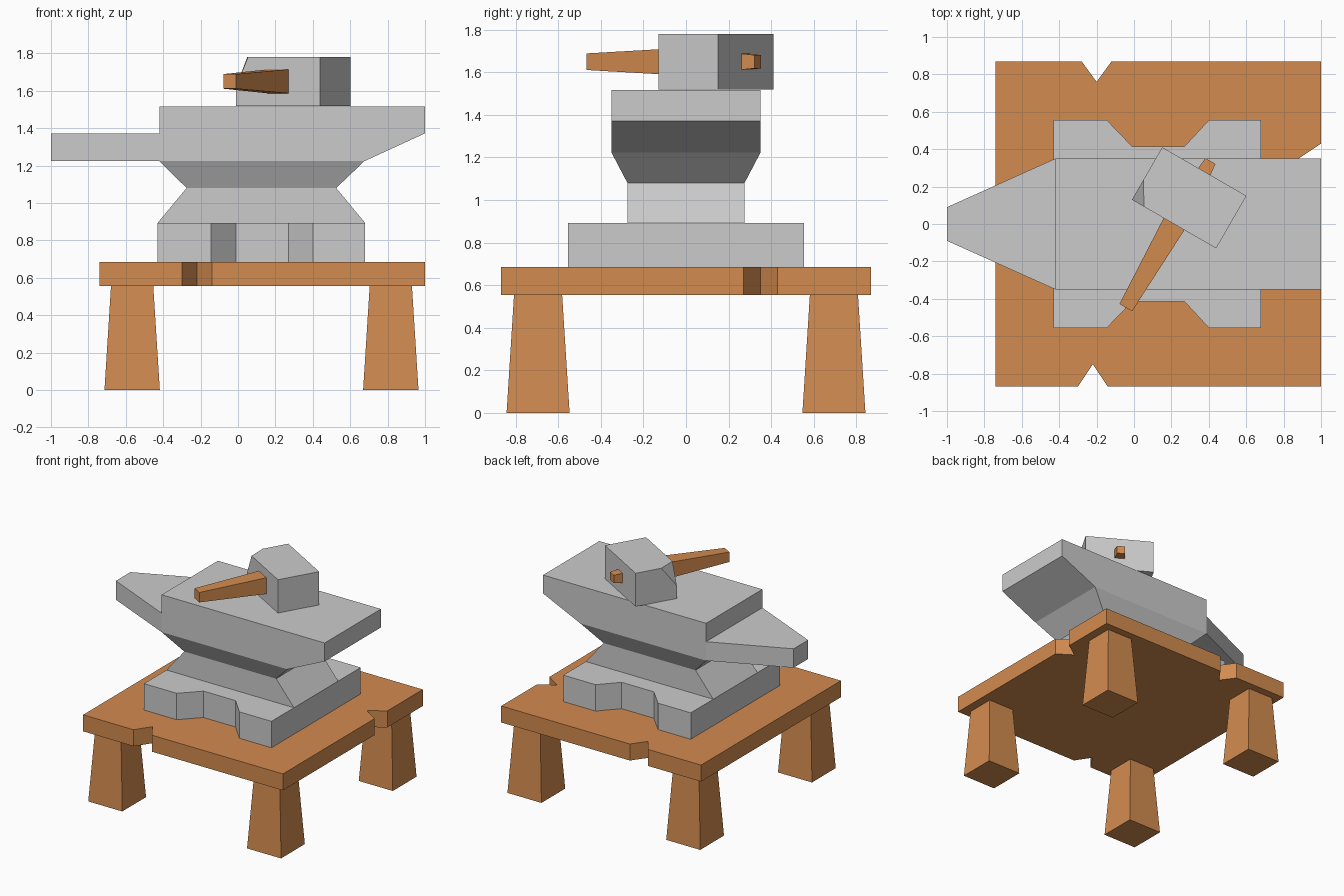
import bpy, bmesh
from mathutils import Matrix, Vector
from math import radians

if "Cube" in bpy.data.objects:
    bpy.data.objects.remove(bpy.data.objects["Cube"])

wood = bpy.data.materials.new("wood")
wood.diffuse_color = (0.65, 0.26, 0.08, 1)
wood.use_nodes = True
wood.node_tree.nodes["Principled BSDF"].inputs["Base Color"].default_value = wood.diffuse_color


def finish(name, bm, mat=None):
    bmesh.ops.recalc_face_normals(bm, faces=bm.faces[:])
    me = bpy.data.meshes.new(name)
    bm.to_mesh(me)
    bm.free()
    ob = bpy.data.objects.new(name, me)
    bpy.context.collection.objects.link(ob)
    if mat:
        me.materials.append(mat)
    return ob


def loft(name, rings, mat=None):
    """Closed solid through rings of equal point count."""
    bm = bmesh.new()
    loops = [[bm.verts.new(p) for p in r] for r in rings]
    for a, b in zip(loops, loops[1:]):
        for i in range(len(a)):
            j = (i + 1) % len(a)
            bm.faces.new((a[i], a[j], b[j], b[i]))
    bm.faces.new(loops[0])
    bm.faces.new(loops[-1])
    return finish(name, bm, mat)


def prism(name, outline, z0, z1, mat=None):
    return loft(name, [[(x, y, z) for x, y in outline] for z in (z0, z1)], mat)


def rect(x0, x1, y, z):
    return [(x0, -y, z), (x1, -y, z), (x1, y, z), (x0, y, z)]


# Table top with three chipped notches
prism("table_top", [
    (-0.74, -0.87), (-0.30, -0.87), (-0.22, -0.75), (-0.14, -0.87), (1, -0.87),
    (1, 0.27), (0.88, 0.35), (1, 0.43), (1, 0.87),
    (-0.12, 0.87), (-0.20, 0.76), (-0.28, 0.87), (-0.74, 0.87)], 0.555, 0.685, wood)

# Four tapered legs
for sx, cx in (("left", -0.566), ("right", 0.817)):
    for sy, cy in (("front", -0.695), ("back", 0.695)):
        loft(f"{sy}_{sx}_leg",
             [[(cx + x, cy + y, z) for x, y, z in rect(-h, h, h, z)]
              for h, z in ((0.148, 0), (0.113, 0.555))], wood)

# Anvil foot: outline with scooped front and back
half = [(-0.43, -0.555), (-0.145, -0.555), (-0.01, -0.415),
        (0.27, -0.415), (0.40, -0.555), (0.68, -0.555)]
prism("anvil_foot", half + [(x, -y) for x, y in reversed(half)], 0.685, 0.893)

# Anvil waist: pinched in, then flaring to the face block
loft("anvil_waist", [rect(-0.43, 0.68, 0.275, 0.893),
                     rect(-0.275, 0.525, 0.275, 1.08),
                     rect(-0.42, 0.675, 0.35, 1.223)])

# Anvil face block: side profile extruded across
side = [(-0.42, 1.223), (0.675, 1.223), (1, 1.372), (1, 1.517), (-0.42, 1.517)]
loft("anvil_face_block", [[(x, y, z) for x, z in side] for y in (-0.35, 0.35)])

# Anvil horn
prism("anvil_horn", [(-0.42, -0.35), (-0.42, 0.35), (-1, 0.09), (-1, -0.09)], 1.223, 1.372)

# Hammer lying on the anvil, turned about its head
place = Matrix.Translation((0.295, 0.14, 1.65)) @ Matrix.Rotation(radians(-30), 4, 'Z')

# Hammer head: block with one top corner sliced away
bm = bmesh.new()
bmesh.ops.create_cube(bm, size=1, matrix=Matrix.Diagonal((0.52, 0.324, 0.262, 1)))
a, b, c = Vector((-0.26, -0.04, 0.131)), Vector((-0.185, -0.162, 0.131)), Vector((-0.26, -0.162, -0.03))
n = (b - a).cross(c - a)
if n.dot(Vector((-0.26, -0.162, 0.131)) - a) < 0:
    n.negate()
cut = bmesh.ops.bisect_plane(bm, geom=bm.verts[:] + bm.edges[:] + bm.faces[:],
                             plane_co=a, plane_no=n, clear_outer=True)
bmesh.ops.contextual_create(
    bm, geom=[e for e in cut["geom_cut"] if isinstance(e, bmesh.types.BMEdge)])
finish("hammer_head", bm).matrix_world = place

# Hammer handle: square section, thickest where it enters the head
handle = loft("hammer_handle", [
    [(-h, y, -h), (h, y, -h), (h, y, h), (-h, y, h)]
    for y, h in ((-0.678, 0.039), (-0.14, 0.065), (0.14, 0.04), (0.227, 0.031))], wood)
handle.matrix_world = place
